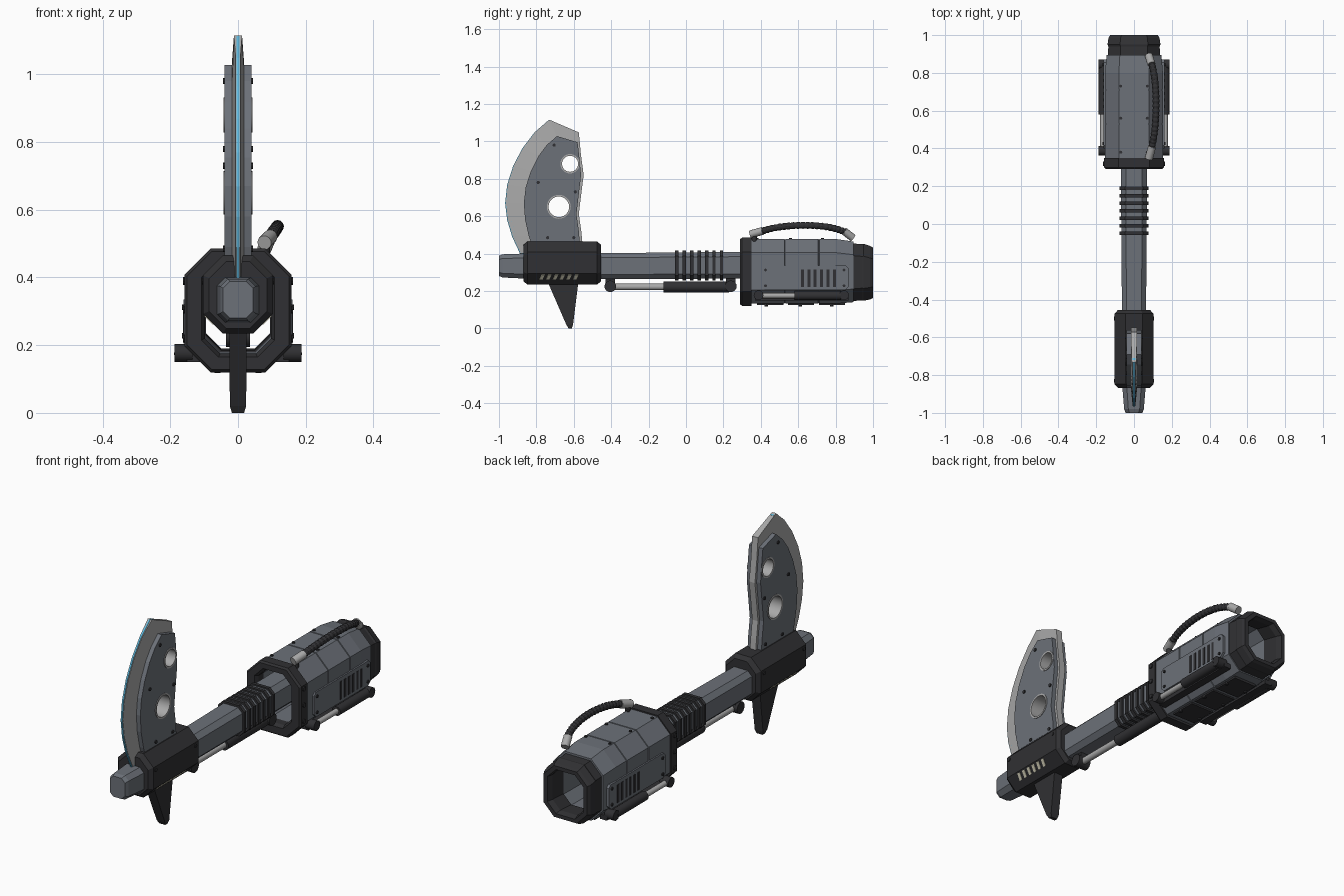
import bpy, bmesh, math
from mathutils import Vector

if "Cube" in bpy.data.objects:
    bpy.data.objects.remove(bpy.data.objects["Cube"])


def material(name, r, g, b):
    m = bpy.data.materials.new(name)
    m.diffuse_color = (r, g, b, 1)
    m.use_nodes = True
    m.node_tree.nodes["Principled BSDF"].inputs["Base Color"].default_value = m.diffuse_color
    return m


STEEL = material("steel", .15, .165, .19)
DARK = material("dark_metal", .03, .03, .033)
LIGHT = material("bright_metal", .4, .4, .4)
BLUE = material("edge_blue", .12, .5, .75)
CREAM = material("stripe_cream", .75, .72, .55)


def skin(name, sections, mat, loop=False, smooth=False):
    """Skin matching closed cross-sections; cap the ends, or loop back to the start."""
    bm = bmesh.new()
    rings = [[bm.verts.new(p) for p in s] for s in sections]
    n = len(rings[0])
    pairs = list(zip(rings, rings[1:])) + ([(rings[-1], rings[0])] if loop else [])
    for a, b in pairs:
        for i in range(n):
            j = (i + 1) % n
            bm.faces.new((a[i], a[j], b[j], b[i]))
    if not loop:
        bm.faces.new(rings[0])
        bm.faces.new(rings[-1])
    bmesh.ops.recalc_face_normals(bm, faces=bm.faces)
    me = bpy.data.meshes.new(name)
    bm.to_mesh(me)
    bm.free()
    me.materials.append(mat)
    ob = bpy.data.objects.new(name, me)
    bpy.context.collection.objects.link(ob)
    if smooth:
        bpy.ops.object.select_all(action='DESELECT')
        ob.select_set(True)
        bpy.context.view_layer.objects.active = ob
        bpy.ops.object.shade_smooth_by_angle(angle=math.radians(35))
    return ob


def octagon(y, hx, lo, hi, c):
    right = [(hx - c, lo), (hx, lo + c), (hx, hi - c), (hx - c, hi)]
    return [(x, y, z) for x, z in right + [(-x, z) for x, z in reversed(right)]]


def octs(name, rows, mat, loop=False):
    return skin(name, [octagon(*r) for r in rows], mat, loop)


def prism(name, yz, x0, x1, mat):
    return skin(name, [[(x, y, z) for y, z in yz] for x in (x0, x1)], mat)


def box(name, x0, x1, y0, y1, z0, z1, mat):
    return prism(name, [(y0, z0), (y1, z0), (y1, z1), (y0, z1)], x0, x1, mat)


def circle(p, d, r, n):
    q = Vector(d).to_track_quat('Z', 'Y')
    return [Vector(p) + q @ Vector((r * math.cos(a), r * math.sin(a), 0))
            for a in (2 * math.pi * i / n for i in range(n))]


def cyl(name, p0, p1, r, mat, n=16):
    d = Vector(p1) - Vector(p0)
    return skin(name, [circle(p0, d, r, n), circle(p1, d, r, n)], mat, smooth=n > 8)


def cut_hole(ob, y, z, r):
    c = cyl("cutter", (-.2, y, z), (.2, y, z), r, LIGHT, 28)
    c.hide_render = True
    m = ob.modifiers.new("hole", 'BOOLEAN')
    m.operation, m.object, m.solver = 'DIFFERENCE', c, 'EXACT'
    bpy.context.view_layer.objects.active = ob
    bpy.ops.object.modifier_apply(modifier=m.name)
    bpy.data.objects.remove(c)


# Long shaft with tapered nose, and grip ribs
octs("shaft", [(-1, .044, .28, .388, .02), (-.98, .052, .272, .396, .022),
               (-.86, .062, .266, .4, .024), (-.45, .064, .264, .402, .024),
               (.38, .07, .266, .41, .026)], STEEL)
for i in range(7):
    y = -.05 + i * .04
    octs("grip_rib", [(y - .009, .076, .255, .416, .028), (y + .009, .076, .255, .416, .028)], DARK)

# Blade clamp
octs("blade_clamp", [(-.868, .085, .25, .447, .05), (-.848, .103, .235, .465, .058),
                     (-.475, .103, .235, .465, .058), (-.455, .085, .25, .447, .05)], DARK)
for s in (-1, 1):
    # Slanted stripes on the lower chamfer of the clamp
    for i in range(6):
        y = -.785 + i * .036
        quad = [(y, .262), (y + .018, .262), (y + .03, .288), (y + .012, .288)]
        skin("warning_stripe", [[(s * (.103 - max(0, .293 - z) + o), a, z - o) for a, z in quad]
                                for o in (-.002, .002)], CREAM)
    for y in (-.83, -.5):
        cyl("clamp_bolt", (s * .1, y, .39), (s * .107, y, .39), .01, DARK, 8)

# Lower spike
skin("lower_spike", [[(x, y, z) for x, y in ((-w, a), (w, a), (w, b), (-w, b))]
                     for z, w, a, b in ((.25, .026, -.74, -.575), (.02, .024, -.64, -.604),
                                        (.0, .018, -.628, -.61))], DARK)

# Blade: outer edge paired with inner spine, running up the front, over the tip, down the back
front = [(-.883, .4), (-.925, .49), (-.952, .58), (-.963, .67), (-.952, .77),
         (-.92, .87), (-.87, .965), (-.805, 1.05), (-.73, 1.115)]
spine = [(-.815, .42), (-.84, .49), (-.86, .58), (-.867, .67), (-.857, .755),
         (-.83, .84), (-.79, .92), (-.745, .98), (-.69, 1.028)]
back = [(-.573, 1.048), (-.562, .93), (-.547, .82), (-.56, .72), (-.573, .61), (-.56, .52), (-.55, .42)]
back_in = [(-.58, .995), (-.572, .93), (-.561, .82), (-.573, .72), (-.586, .61), (-.573, .52), (-.565, .42)]
edge_t = [.007] * 8 + [.012] + [.017] * 7
skin("blade_edge", [[(-t, *f), (t, *f), (.017, *p), (-.017, *p)]
                    for f, p, t in zip(front + back, spine + back_in, edge_t)], LIGHT)
skin("glowing_edge", [[(x, y + d, z - abs(d) * .3) for x, d in
                       ((-.009, .02), (-.004, -.004), (.004, -.004), (.009, .02))]
                      for y, z in front], BLUE)
plate = prism("blade_plate", spine + back_in, -.04, .04, STEEL)
for y, z, r in ((-.68, .65, .06), (-.62, .88, .048)):
    cut_hole(plate, y, z, r)
    skin("blade_hole_ring", [circle((x, y, z), (1, 0, 0), q, 28) for x, q in
                             ((-.043, r - .005), (-.043, r + .004), (.043, r + .004), (.043, r - .005))],
         LIGHT, loop=True, smooth=True)
for s in (-1, 1):
    for y, z in ((-.79, .78), (-.705, .98), (-.592, .73), (-.74, .485), (-.6, .485)):
        cyl("blade_bolt", (s * .038, y, z), (s * .045, y, z), .009, DARK, 8)

# Piston under the shaft
cyl("under_piston_rod", (0, -.4, .222), (0, -.1, .222), .017, LIGHT)
cyl("under_piston_sleeve", (0, -.12, .222), (0, .23, .222), .029, DARK)
for y in (-.405, .24):
    cyl("under_piston_pivot", (-.035, y, .225), (.035, y, .225), .031, DARK)
    box("under_piston_mount", -.02, .02, y - .025, y + .025, .225, .28, DARK)

# Hollow housing: front flange, grooved armour body, rear collar
octs("housing_flange", [(.29, .15, .128, .477, .073), (.3, .158, .12, .485, .077), (.35, .158, .12, .485, .077),
                        (.35, .098, .175, .44, .045), (.31, .098, .175, .44, .045),
                        (.29, .108, .165, .45, .05)], DARK, loop=True)
rows = [(.35, .153, .132, .478, .073)]
for y in (.53, .71):
    rows += [(y - .003, .153, .132, .478, .073), (y - .002, .149, .136, .474, .071),
             (y + .002, .149, .136, .474, .071), (y + .003, .153, .132, .478, .073)]
rows += [(.8, .153, .132, .478, .073), (.895, .145, .14, .464, .07),
         (.895, .098, .18, .435, .045), (.35, .098, .175, .44, .045)]
octs("housing_body", rows, STEEL, loop=True)
octs("rear_collar", [(.88, .138, .145, .455, .065), (.94, .136, .15, .45, .065), (.95, .14, .148, .452, .066),
                     (.985, .135, .155, .44, .064), (1, .126, .163, .432, .06), (1, .105, .182, .413, .05),
                     (.97, .095, .19, .41, .045), (.88, .095, .185, .43, .045)], DARK, loop=True)

for s in (-1, 1):
    # Side plate with slanted vent slots and bolts
    prism("side_plate", [(.4, .225), (.42, .205), (.85, .205), (.87, .225), (.87, .32), (.855, .335),
                         (.415, .335), (.4, .32)], s * .148, s * .161, STEEL)
    for i in range(6):
        y = .615 + i * .034
        prism("vent_slot", [(y, .22), (y + .016, .22), (y + .016, .315), (y, .315)],
              s * .158, s * .163, DARK)
    for y in (.425, .845):
        for z in (.228, .312):
            cyl("plate_bolt", (s * .158, y, z), (s * .166, y, z), .008, DARK, 8)
    for z in (.22, .305, .39):
        cyl("flange_bolt", (s * .155, .32, z), (s * .163, .32, z), .012, DARK, 8)
    # Side pistons
    cyl("side_piston_rod", (s * .165, .385, .175), (s * .165, .6, .175), .014, LIGHT)
    cyl("side_piston_sleeve", (s * .165, .58, .175), (s * .165, .83, .175), .024, DARK)
    for y in (.388, .845):
        cyl("side_piston_pivot", (s * .135, y, .177), (s * .187, y, .177), .026, DARK)
    box("side_piston_rail", s * .11, s * .15, .37, .87, .15, .175, DARK)
    # Roof and floor bolts
    for y in (.38, .56, .73):
        cyl("roof_bolt", (s * .07, y, .474), (s * .07, y, .484), .008, DARK, 8)
        cyl("floor_bolt", (s * .06, y + .05, .14), (s * .06, y + .05, .118), .009, DARK, 8)

# Dark floor panels
for i in range(3):
    y = .38 + i * .165
    box("floor_panel", -.066, .066, y, y + .14, .124, .14, DARK)

# Ribbed hose over the roof, with metal ends
a, b, c, d = map(Vector, ((.09, .395, .515), (.125, .5, .56), (.128, .78, .57), (.085, .87, .502)))
sections = []
for i in range(45):
    t = i / 44
    u = 1 - t
    p = a * u**3 + b * 3 * u * u * t + c * 3 * u * t * t + d * t**3
    tangent = (b - a) * u * u + (c - b) * 2 * u * t + (d - c) * t * t
    sections.append(circle(p, tangent, .019 if i % 2 else .016, 12))
skin("hose", sections, DARK)
cyl("hose_front_end", (.078, .345, .503), (.096, .41, .521), .021, LIGHT)
cyl("hose_rear_end", (.093, .845, .52), (.078, .892, .484), .021, LIGHT)
cyl("hose_front_stub", (.08, .365, .46), (.082, .365, .505), .014, DARK)
